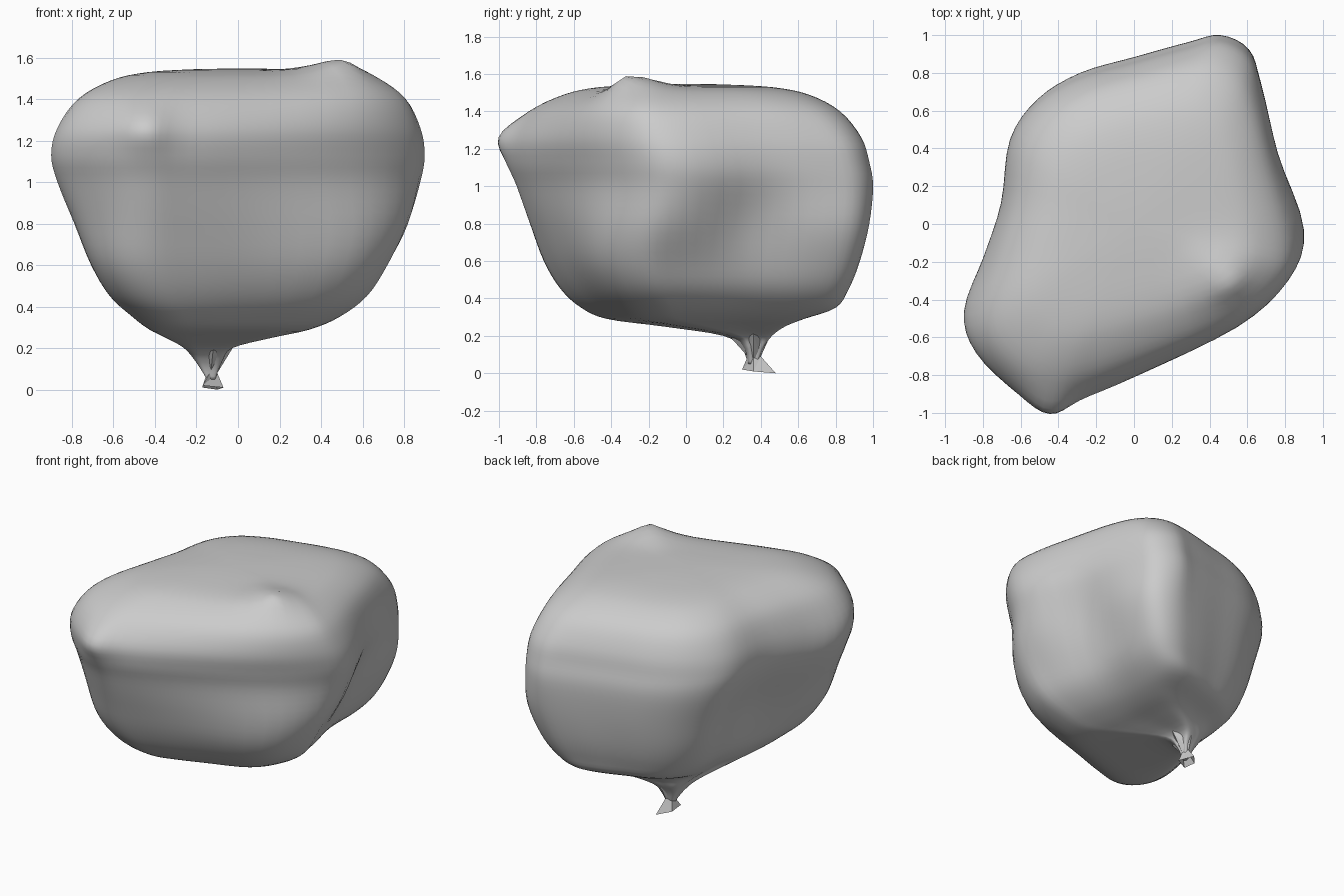
import bpy, bmesh
from math import exp
from mathutils import Vector

cube = bpy.data.objects.get("Cube")
if cube:
    bpy.data.objects.remove(cube)

grey = bpy.data.materials.new("plain grey")
grey.use_nodes = True
colour = (0.6, 0.6, 0.6, 1)
grey.diffuse_color = colour
grey.node_tree.nodes["Principled BSDF"].inputs["Base Color"].default_value = colour


def spline(points, steps, closed):
    """Smooth rows of numbers with a Catmull-Rom curve through them."""
    rows = [Vector(p) for p in points]
    count = len(rows)

    def at(i):
        return rows[i % count] if closed else rows[max(0, min(i, count - 1))]

    result = []
    for i in range(count if closed else count - 1):
        a, b, c, d = (at(i + k) for k in (-1, 0, 1, 2))
        for s in range(steps):
            t = s / steps
            result.append(b + (c - a) * (t / 2) + (a * 2 - b * 5 + c * 4 - d) * (t * t / 2)
                          + (b * 3 - a - c * 3 + d) * (t ** 3 / 2))
    if not closed:
        result.append(rows[-1])
    return result


def make_object(name, bm):
    bmesh.ops.recalc_face_normals(bm, faces=bm.faces)
    mesh = bpy.data.meshes.new(name)
    bm.to_mesh(mesh)
    bm.free()
    mesh.materials.append(grey)
    obj = bpy.data.objects.new(name, mesh)
    bpy.context.collection.objects.link(obj)
    return obj


def bridge(bm, lower, upper):
    for i in range(len(lower)):
        j = (i + 1) % len(lower)
        bm.faces.new((lower[i], lower[j], upper[j], upper[i]))


# Outlines at the widest height, the base and the crown
back_edge = [(-.71, .1), (-.66, .44), (-.52, .65), (-.3, .79), (0, .88), (.28, .96)]
end_front = [
    (.87, -.15), (.89, -.4), (.65, -.66), (.05, -.85), (-.3, -.95), (-.55, -1), (-.74, -.95),
    (-.87, -.8), (-.9, -.58), (-.83, -.2)]
wide_outline = spline([
    (.89, -.05), (.81, -.31), (.53, -.57), (0, -.85), (-.3, -.98), (-.45, -1.01), (-.62, -.94),
    (-.84, -.72), (-.9, -.5), (-.8, -.2), *back_edge,
    (.45, 1), (.6, .92), (.67, .73), (.76, .38)], 4, True)
base_outline = spline([*end_front, *back_edge, (.53, 1), (.7, .93), (.76, .72), (.77, .3)], 4, True)
crown_outline = spline([
    *end_front, (-.75, .15), (-.68, .49), (-.53, .73), (-.3, .86), (0, .95), (.25, 1),
    (.45, .97), (.6, .85), (.73, .6), (.81, .28)], 4, True)

# Height, then left, right, front and back limits of each section
levels = spline([
    (.05, -.15, -.11, .33, .38), (.13, -.2, -.08, .3, .41), (.2, -.26, -.03, .2, .46),
    (.25, -.35, .16, -.12, .53), (.29, -.43, .34, -.42, .63), (.35, -.51, .48, -.56, .8),
    (.45, -.62, .61, -.67, .87), (.6, -.71, .71, -.76, .93), (.8, -.79, .82, -.83, .98),
    (1, -.87, .88, -.895, 1), (1.13, -.9, .9, -.94, .98), (1.26, -.87, .88, -.94, .94),
    (1.4, -.77, .81, -.83, .83), (1.49, -.61, .68, -.65, .66), (1.53, -.43, .52, -.46, .46),
    (1.545, -.18, .2, -.18, .18)], 4, False)

# Local swells and dents: centre, push, reach
bumps = [
    ((.48, -.28, 1.5), (0, 0, .06), .16),
    ((.52, -.34, 1.53), (0, 0, .025), .06),
    ((.78, .36, .8), (-.06, -.02, 0), .25),
    ((-.72, .05, .65), (.07, -.04, 0), .3),
    ((-.45, -.95, 1.27), (0, -.055, 0), .12)]


def shaped(x, y, z):
    p = Vector((x, y, z))
    shift = Vector((0, 0, 0))
    for centre, push, reach in bumps:
        distance = (p - Vector(centre)).length / reach
        shift += Vector(push) * exp(-distance ** 2)
    return p + shift


# Lumpy inflated body
bm = bmesh.new()
rings = []
for z, left, right, front, back in levels:
    blend = min(1, abs(z - 1.12) / .6)
    blend = blend * blend * (3 - 2 * blend)
    ring = []
    for wide, end in zip(wide_outline, base_outline if z < 1.12 else crown_outline):
        p = wide.lerp(end, blend)
        u, v = (p.x + .9) / 1.79, (p.y + 1) / 2
        ring.append(bm.verts.new(shaped(left + u * (right - left), front + v * (back - front), z)))
    rings.append(ring)
for lower, upper in zip(rings, rings[1:]):
    bridge(bm, lower, upper)
top = bm.verts.new((0, 0, 1.547))
for a, b in zip(rings[-1], rings[-1][1:] + rings[-1][:1]):
    bm.faces.new((a, b, top))
bm.faces.new(rings[0])
body = make_object("body", bm)
for face in body.data.polygons:
    face.use_smooth = True

# Pinched neck with a folded, flared tail
bm = bmesh.new()
neck = [(-.13, .33, .09), (-.1, .36, .08), (-.12, .4, .09), (-.15, .37, .08)]
flare = [(-.17, .3, .02), (-.07, .36, .01), (-.1, .48, 0), (-.17, .4, .01)]
collar = [(-.12, .24, .19), (-.02, .36, .21), (-.11, .45, .2), (-.21, .36, .18)]
loops = [[bm.verts.new(p) for p in loop] for loop in (flare, neck, collar)]
bridge(bm, loops[0], loops[1])
bridge(bm, loops[1], loops[2])
bmesh.ops.triangulate(bm, faces=bm.faces)
make_object("tail", bm)
